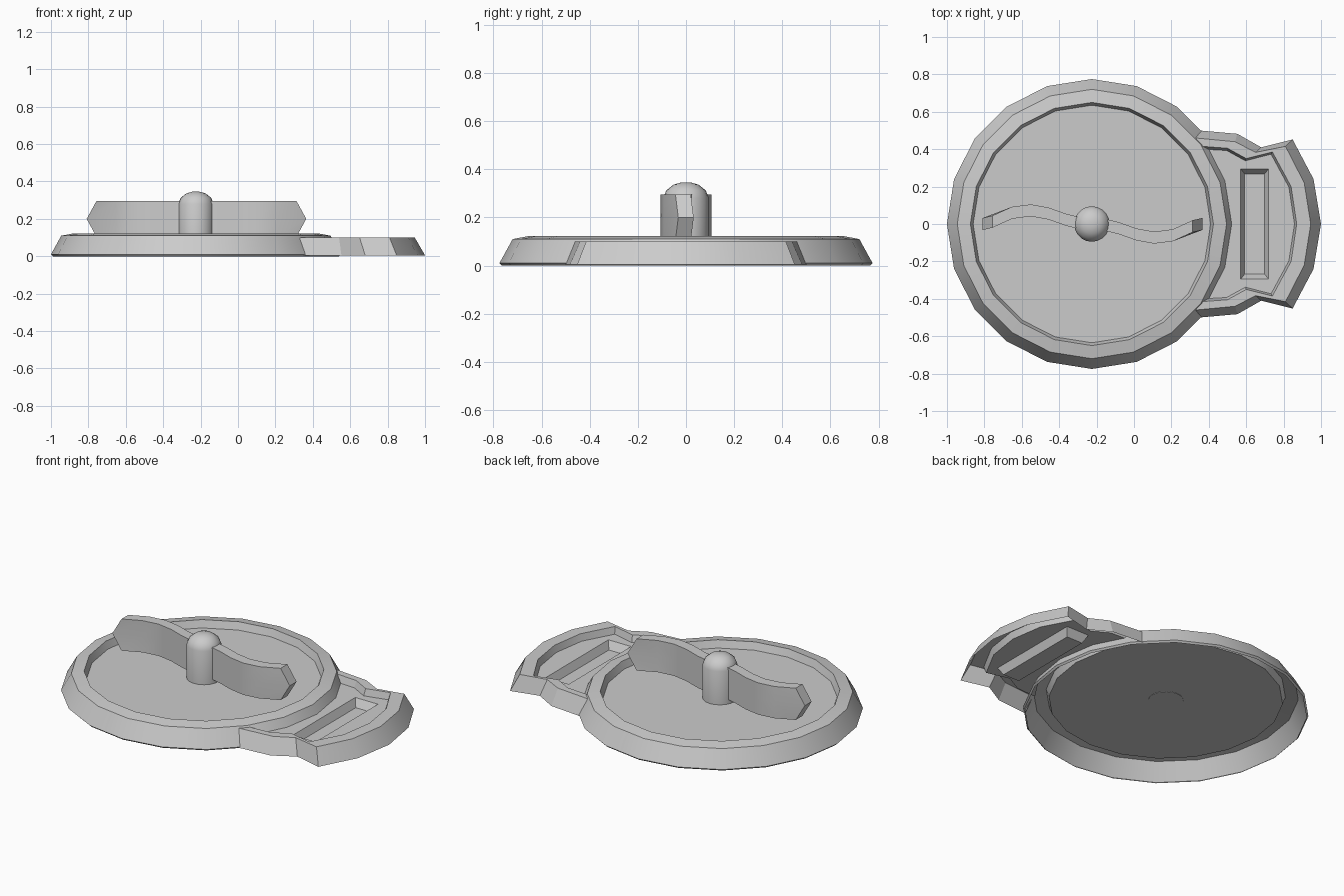
import bpy, bmesh
from math import sin, cos, tau, radians

if "Cube" in bpy.data.objects:
    bpy.data.objects.remove(bpy.data.objects["Cube"])

CX = -0.225  # centre of the round base


def make(name, verts, faces, angle=30):
    me = bpy.data.meshes.new(name)
    me.from_pydata(verts, [], faces)
    bm = bmesh.new()
    bm.from_mesh(me)
    bmesh.ops.remove_doubles(bm, verts=bm.verts, dist=1e-5)
    bmesh.ops.recalc_face_normals(bm, faces=bm.faces)
    bm.to_mesh(me)
    bm.free()
    ob = bpy.data.objects.new(name, me)
    bpy.context.collection.objects.link(ob)
    bpy.ops.object.select_all(action='DESELECT')
    ob.select_set(True)
    bpy.context.view_layer.objects.active = ob
    bpy.ops.object.shade_smooth_by_angle(angle=radians(angle))
    return ob


def revolve(name, profile, n, caps):
    """Turn an (r, z) profile around the base centre; caps lists rings to fill."""
    verts = [(CX + r * cos(tau * i / n), r * sin(tau * i / n), z)
             for r, z in profile for i in range(n)]
    faces = [(k * n + i, k * n + (i + 1) % n, (k + 1) * n + (i + 1) % n, (k + 1) * n + i)
             for k in range(len(profile) - 1) for i in range(n)]
    faces += [tuple(range(k * n, k * n + n)) for k in caps]
    return make(name, verts, faces)


def mirrored(half):
    """Half outline ending on y = 0, continued to the other side."""
    return half + [(x, -y) for x, y in half[-2::-1]]


# Round base: thin pressed shell with raised rim and recessed floor
revolve("round_base", [(0.765, 0), (0.775, 0.01), (0.72, 0.11), (0.65, 0.123), (0.635, 0.08)], 20, [4])

# Central pin with domed top
revolve("pin", [(0.095, 0.078), (0.095, 0.28), (0.082, 0.312), (0.052, 0.336), (0.02, 0.345)], 20, [0, 4])

# Tab: sloped outer wall, flat frame and inner wall as strips
rings = [
    (mirrored([(.35, .50), (.553, .482), (.68, .41), (.848, .452), (.96, .24), (1, 0)]), 0.005),
    (mirrored([(.33, .46), (.54, .44), (.65, .383), (.81, .415), (.91, .22), (.945, 0)]), 0.10),
    (mirrored([(.365, .415), (.50, .405), (.60, .35), (.74, .385), (.84, .20), (.87, 0)]), 0.10),
    (mirrored([(.365, .40), (.495, .393), (.595, .338), (.733, .373), (.828, .197), (.858, 0)]), 0.06),
]
m = len(rings[0][0])
verts = [(x, y, z) for pts, z in rings for x, y in pts]
faces = [(k * m + i, k * m + i + 1, (k + 1) * m + i + 1, (k + 1) * m + i)
         for k in range(3) for i in range(m - 1)]
make("tab_frame", verts, faces, 20)

# Tab floor: outline meeting the round base, with the slot left open
arc = [(CX + 0.74 * cos(a), 0.74 * sin(a)) for a in (radians(d) for d in (-18, 0, 18))]
outline = rings[3][0] + arc
slot = [(.57, -.295), (.72, -.295), (.72, .295), (.57, .295)]
bm = bmesh.new()
edges = []
for loop in (outline, slot):
    vs = [bm.verts.new((x, y, 0.06)) for x, y in loop]
    edges += [bm.edges.new((vs[i - 1], vs[i])) for i in range(len(vs))]
bmesh.ops.triangle_fill(bm, edges=edges, use_beauty=True, use_dissolve=False, normal=(0, 0, 1))
bm.verts.index_update()
fv = [tuple(v.co) for v in bm.verts]
ff = [tuple(v.index for v in f.verts) for f in bm.faces]
bm.free()
make("tab_floor", fv, ff)

# Slot: tapered trough pressed down into the tab
low = [(.592, -.268), (.698, -.268), (.698, .268), (.592, .268)]
make("slot_trough", [(x, y, .06) for x, y in slot] + [(x, y, .015) for x, y in low],
     [(i, (i + 1) % 4, 4 + (i + 1) % 4, 4 + i) for i in range(4)] + [(4, 5, 6, 7)])

# Wavy blade through the pin, point-symmetric, with pointed ends
half = [(.05, 0), (.14, .022), (.235, .056), (.33, .073), (.43, .06), (.535, .012)]
path = [(-x, y) for x, y in half[::-1]] + [(x, -y) for x, y in half]
n = len(path)
verts = []
for dy in (-0.032, 0.032):
    for i, (x, y) in enumerate(path):
        tip = -0.052 if i == 0 else 0.052 if i == n - 1 else 0
        ty = -0.012 if i == 0 else 0.012 if i == n - 1 else 0
        verts += [(CX + 0.003 + x, y + dy, 0.105),
                  (CX + 0.003 + x + tip, y + dy + ty, 0.20),
                  (CX + 0.003 + x, y + dy, 0.295)]
faces, o = [], 3 * n
for i in range(n - 1):
    a, b = 3 * i, 3 * i + 3
    for s in (0, o):
        faces += [(s + a + j, s + b + j, s + b + j + 1, s + a + j + 1) for j in (0, 1)]
    faces += [(a + j, b + j, o + b + j, o + a + j) for j in (0, 2)]
for e in (0, 3 * (n - 1)):
    faces += [(e + j, e + j + 1, o + e + j + 1, o + e + j) for j in (0, 1)]
make("wavy_blade", verts, faces)
